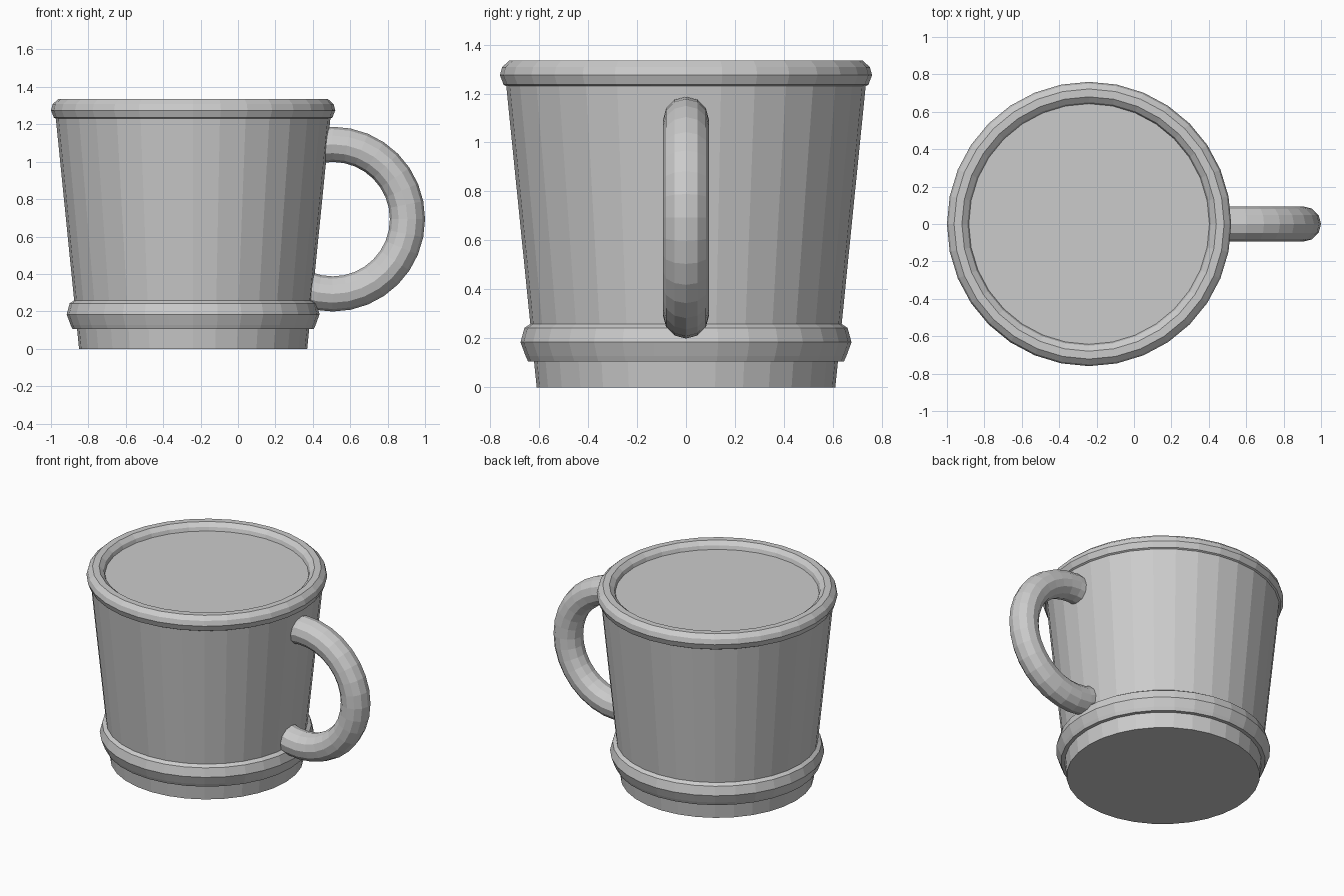
import bpy
import bmesh
from math import cos, sin, pi

if "Cube" in bpy.data.objects:
    bpy.data.objects.remove(bpy.data.objects["Cube"])

SIDES = 32
BODY_X = -0.24

grey = bpy.data.materials.new("plain grey")
grey.use_nodes = True
colour = (0.6, 0.6, 0.6, 1)
grey.diffuse_color = colour
grey.node_tree.nodes["Principled BSDF"].inputs["Base Color"].default_value = colour


def lathe(name, profile, closed=False):
    """Spin a (radius, height) profile around z; open ends get flat caps."""
    bm = bmesh.new()
    rings = [[bm.verts.new((r * cos(2 * pi * i / SIDES), r * sin(2 * pi * i / SIDES), z))
              for i in range(SIDES)] for r, z in profile]
    pairs = list(zip(rings, rings[1:]))
    if closed:
        pairs.append((rings[-1], rings[0]))
    else:
        bm.faces.new(rings[0])
        bm.faces.new(rings[-1])
    for a, b in pairs:
        for i in range(SIDES):
            j = (i + 1) % SIDES
            bm.faces.new((a[i], a[j], b[j], b[i]))
    bmesh.ops.recalc_face_normals(bm, faces=bm.faces)
    mesh = bpy.data.meshes.new(name)
    bm.to_mesh(mesh)
    bm.free()
    mesh.materials.append(grey)
    obj = bpy.data.objects.new(name, mesh)
    bpy.context.collection.objects.link(obj)
    obj.location.x = BODY_X
    return obj


# Tapered body, capped just below the rim by the flat fill surface
lathe("cup_body", [(0.61, 0), (0.735, 1.24), (0.70, 1.285)])

# Rounded rim around the mouth
lathe("rim", [(0.73, 1.228), (0.745, 1.236), (0.76, 1.275), (0.751, 1.308),
              (0.722, 1.334), (0.68, 1.334), (0.651, 1.31), (0.64, 1.275),
              (0.66, 1.23)], closed=True)

# Raised band near the foot
lathe("foot_band", [(0.60, 0.105), (0.645, 0.105), (0.655, 0.127), (0.676, 0.184),
                    (0.66, 0.243), (0.637, 0.258), (0.60, 0.258)], closed=True)

# Ring handle, its inner half buried in the body
bpy.ops.mesh.primitive_torus_add(
    major_radius=0.4, minor_radius=0.094, major_segments=SIDES, minor_segments=12,
    location=(0.506, 0, 0.693), rotation=(pi / 2, 0, 0))
handle = bpy.context.object
handle.name = "handle"
handle.data.materials.append(grey)
